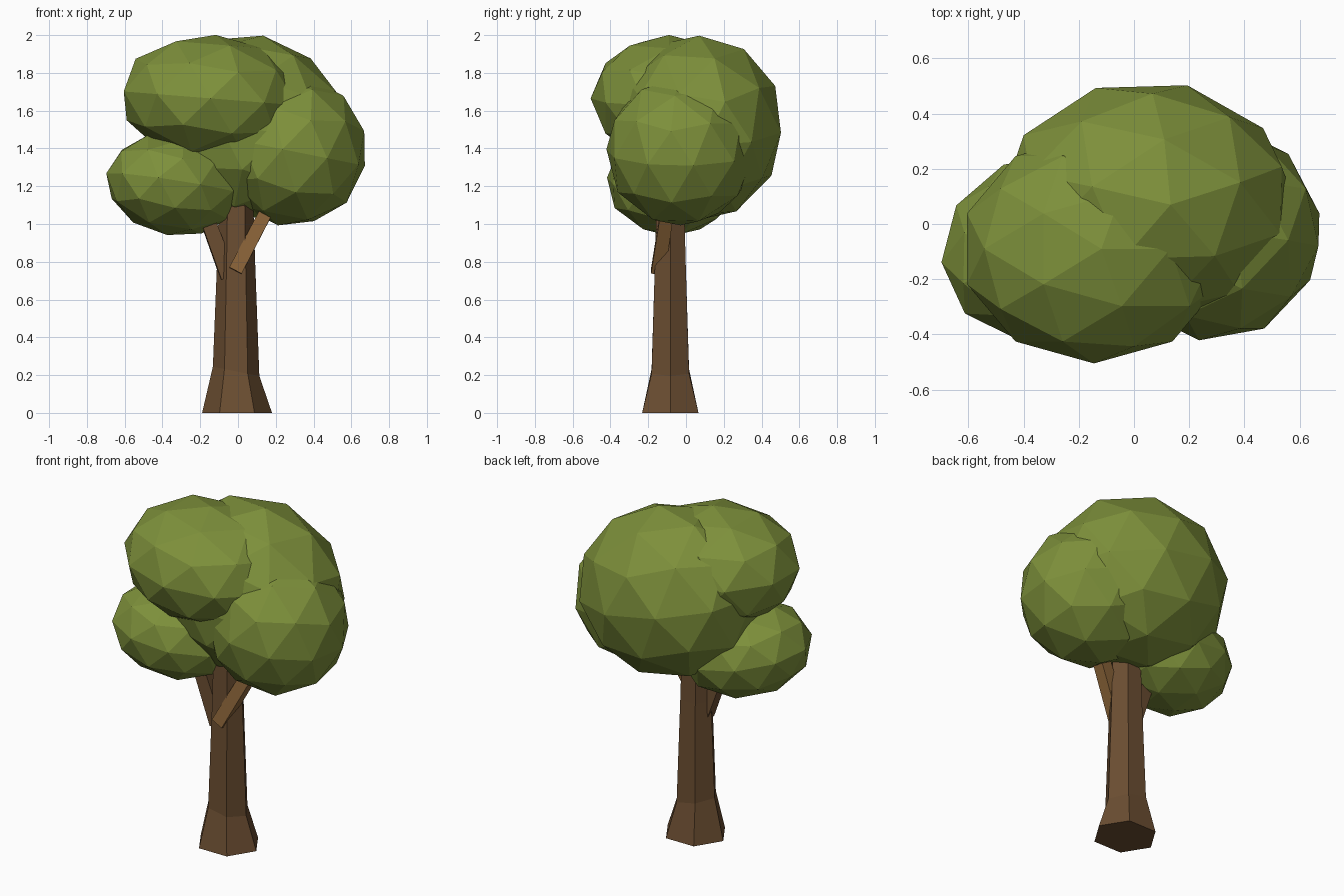
import bpy, bmesh, math
from mathutils import Vector, Matrix

if "Cube" in bpy.data.objects:
    bpy.data.objects.remove(bpy.data.objects["Cube"])


def material(name, rgb):
    m = bpy.data.materials.new(name)
    m.diffuse_color = (*rgb, 1)
    m.use_nodes = True
    m.node_tree.nodes["Principled BSDF"].inputs["Base Color"].default_value = m.diffuse_color
    return m


LEAF = material("leaf green", (0.205, 0.278, 0.043))
BARK = material("bark brown", (0.146, 0.075, 0.031))
BRANCH = material("light branch brown", (0.255, 0.127, 0.040))


def add_object(name, bm, mat):
    bmesh.ops.recalc_face_normals(bm, faces=bm.faces)
    mesh = bpy.data.meshes.new(name)
    bm.to_mesh(mesh)
    bm.free()
    mesh.materials.append(mat)
    obj = bpy.data.objects.new(name, mesh)
    bpy.context.collection.objects.link(obj)
    return obj


# Trunk: hexagonal rings (height, radius, centre x), flared at the foot
bm = bmesh.new()
rings = []
for z, r, cx in [(0, 0.185, -0.005), (0.22, 0.123, -0.01), (0.82, 0.1, -0.01), (1.3, 0.085, -0.01)]:
    rings.append([bm.verts.new((cx + r * math.cos(i * math.pi / 3),
                                -0.083 + r * 0.93 * math.sin(i * math.pi / 3),
                                z - (0.2 * (r * math.cos(i * math.pi / 3)) if z == 0.22 else 0)))
                  for i in range(6)])
for a, b in zip(rings, rings[1:]):
    for i in range(6):
        j = (i + 1) % 6
        bm.faces.new((a[i], a[j], b[j], b[i]))
bm.faces.new(rings[0][::-1])
bm.faces.new(rings[-1])
add_object("trunk", bm, BARK)


# Branches: square tapered prisms between two points
def branch(name, start, end, r1, r2, spin, mat):
    start, end = Vector(start), Vector(end)
    d = end - start
    bm = bmesh.new()
    bmesh.ops.create_cone(bm, cap_ends=True, segments=4, radius1=r1, radius2=r2, depth=d.length,
                          matrix=Matrix.Translation((start + end) / 2)
                          @ d.to_track_quat('Z', 'Y').to_matrix().to_4x4()
                          @ Matrix.Rotation(spin, 4, 'Z'))
    add_object(name, bm, mat)


branch("right_branch", (-0.015, -0.148, 0.75), (0.22, -0.08, 1.2), 0.052, 0.048, math.radians(30), BRANCH)
branch("left_branch", (-0.05, -0.10, 0.72), (-0.22, -0.11, 1.18), 0.06, 0.05, math.radians(45), BARK)


# Foliage: stretched faceted balls; the long axis follows 'axis'
def foliage(name, centre, radii, axis=(1, 0, 0), spin=0):
    x = Vector(axis).normalized()
    y = Vector((0, 0, 1)).cross(x).normalized()
    z = x.cross(y)
    rot = Matrix((x, y, z)).transposed().to_4x4()
    bm = bmesh.new()
    bmesh.ops.create_icosphere(bm, subdivisions=2, radius=1,
                               matrix=Matrix.Translation(centre) @ rot
                               @ Matrix.Diagonal((*radii, 1))
                               @ Matrix.Rotation(math.radians(spin), 4, 'Z'))
    add_object(name, bm, LEAF)


foliage("main_foliage", (0.045, 0.07, 1.51), (0.545, 0.45, 0.495), (1, 0, -0.18), spin=20)
foliage("upper_front_foliage", (-0.145, -0.09, 1.665), (0.485, 0.415, 0.337), (1, 0, -0.08), spin=0)
foliage("right_foliage", (0.29, -0.03, 1.385), (0.395, 0.395, 0.40), (1, 0, -0.2), spin=-8)
foliage("lower_left_foliage", (-0.335, -0.085, 1.21), (0.375, 0.33, 0.272), (-0.83, -0.38, 0.15))
